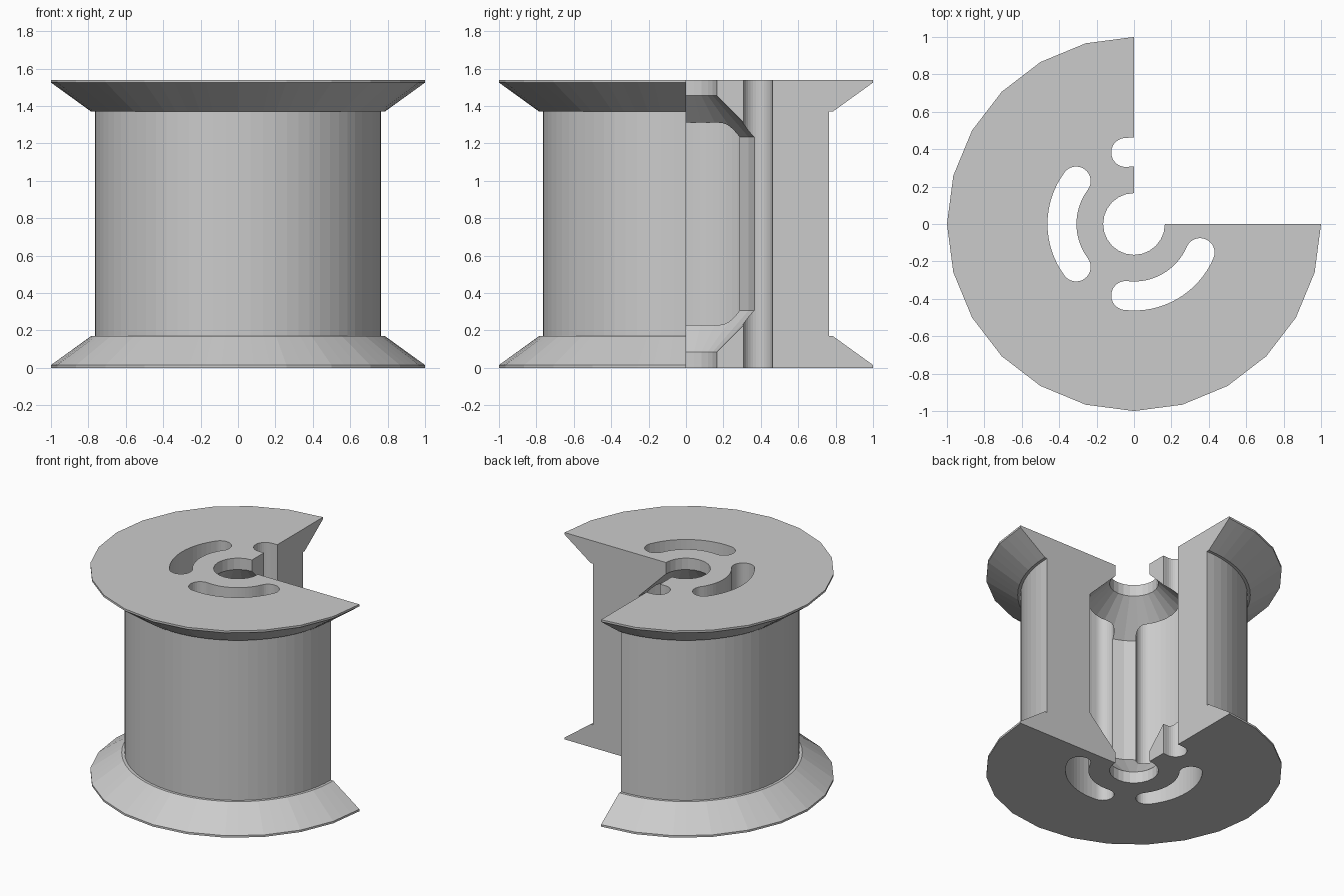
import bpy, bmesh
from math import cos, sin, pi, radians

cube = bpy.data.objects.get("Cube")
if cube:
    bpy.data.objects.remove(cube)

HEIGHT = 1.54
STEP = 5            # degrees per sector
FACET = 15          # degrees per coarse facet

grey = bpy.data.materials.new("light grey plastic")
grey.use_nodes = True
colour = (0.6, 0.6, 0.6, 1)
grey.diffuse_color = colour
grey.node_tree.nodes["Principled BSDF"].inputs["Base Color"].default_value = colour


def make_object(name, bm):
    bmesh.ops.recalc_face_normals(bm, faces=bm.faces)
    mesh = bpy.data.meshes.new(name)
    bm.to_mesh(mesh)
    bm.free()
    mesh.materials.append(grey)
    obj = bpy.data.objects.new(name, mesh)
    bpy.context.collection.objects.link(obj)
    return obj


def radius_at(radius, angle, coarse):
    """Distance to a coarse polygon, or the plain radius for round rings."""
    if not coarse:
        return radius
    half = FACET / 2
    return radius * cos(radians(half)) / cos(radians(angle % FACET - half))


# Lower half of the spool section: (radius, height, coarse ring)
lower = [(0.165, 0.085, True), (0.165, 0, True), (1, 0, True), (1, 0.015, True),
         (0.785, 0.17, False), (0.765, 0.17, False)]
cavity = (0.387, 0.307, True)
half_profile = [cavity] + lower
profile = half_profile + [(r, HEIGHT - z, c) for r, z, c in reversed(half_profile)]

# Spool swept through three quarters of a turn
bm = bmesh.new()
rings = []
for angle in range(90, 361, STEP):
    a = radians(angle)
    ring = []
    for r, z, coarse in profile:
        d = radius_at(r, angle, coarse)
        ring.append(bm.verts.new((d * cos(a), d * sin(a), z)))
    rings.append(ring)
count = len(profile)
for a, b in zip(rings, rings[1:]):
    for i in range(count):
        j = (i + 1) % count
        bm.faces.new((a[i], a[j], b[j], b[i]))
bm.faces.new(rings[0])
bm.faces.new(rings[-1])
spool = make_object("spool", bm)


def slot_cutter(middle, radius=0.385, half_width=0.0775, spread=36.6, steps=16):
    """Curved slot with rounded ends, running the full height."""
    start, end = radians(middle - spread), radians(middle + spread)
    points = []
    for i in range(steps + 1):
        a = start + (end - start) * i / steps
        points.append(((radius + half_width) * cos(a), (radius + half_width) * sin(a)))
    for i in range(1, steps):
        a = end + pi * i / steps
        points.append((radius * cos(end) + half_width * cos(a),
                       radius * sin(end) + half_width * sin(a)))
    for i in range(steps + 1):
        a = end + (start - end) * i / steps
        points.append(((radius - half_width) * cos(a), (radius - half_width) * sin(a)))
    for i in range(1, steps):
        a = start + pi + pi * i / steps
        points.append((radius * cos(start) + half_width * cos(a),
                       radius * sin(start) + half_width * sin(a)))
    bm = bmesh.new()
    base = bm.faces.new([bm.verts.new((x, y, -0.1)) for x, y in points])
    top = bmesh.ops.extrude_face_region(bm, geom=[base])
    verts = [v for v in top["geom"] if isinstance(v, bmesh.types.BMVert)]
    bmesh.ops.translate(bm, verts=verts, vec=(0, 0, HEIGHT + 0.2))
    cutter = make_object("slot_cutter", bm)
    cutter.hide_render = True
    return cutter


# Three slots cut right through the hub
bpy.context.view_layer.objects.active = spool
for middle in (60, 180, 300):
    cutter = slot_cutter(middle)
    cut = spool.modifiers.new("slot", "BOOLEAN")
    cut.operation = "DIFFERENCE"
    cut.solver = "EXACT"
    cut.object = cutter
    bpy.ops.object.modifier_apply(modifier=cut.name)
    bpy.data.objects.remove(cutter)
